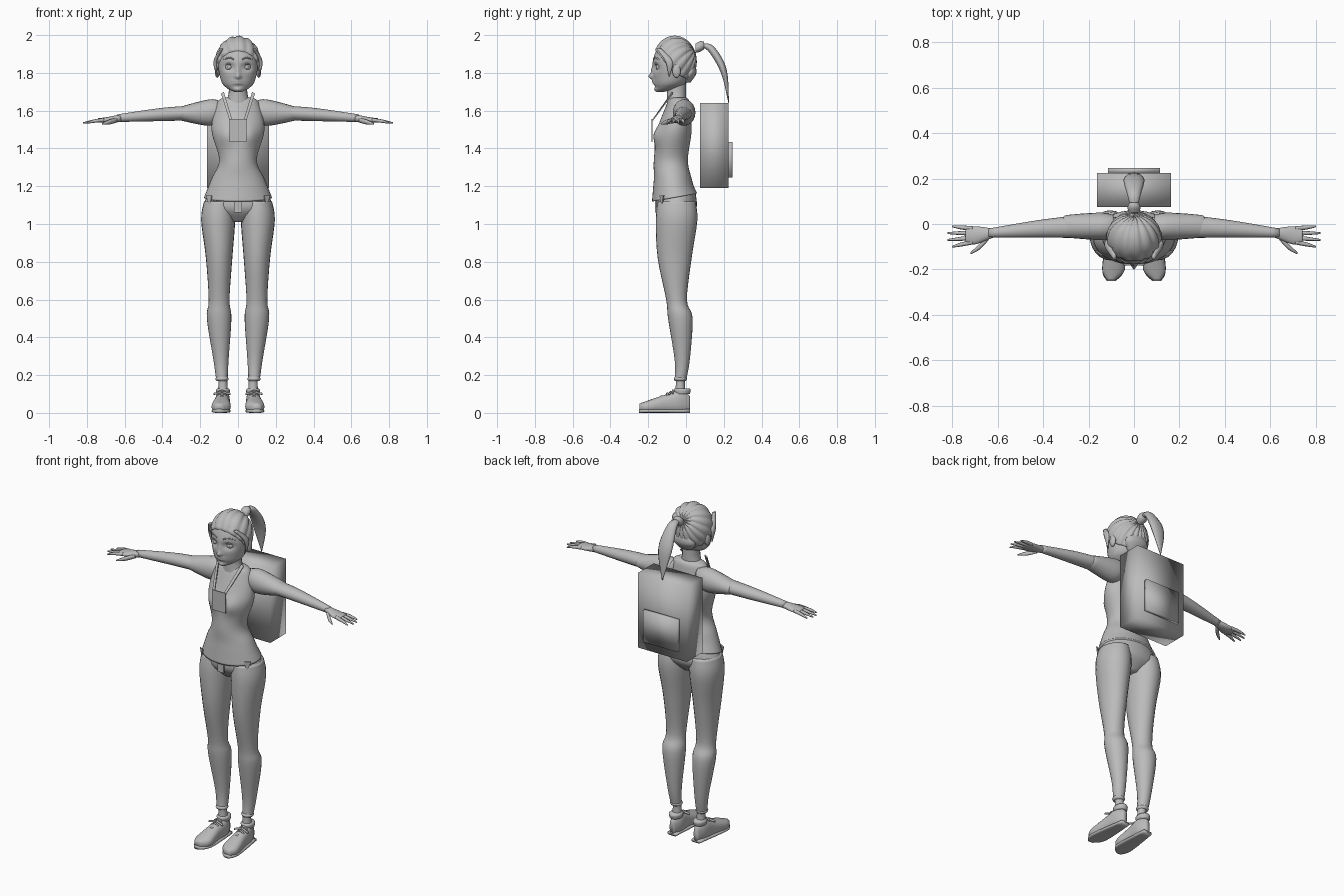
import bpy, bmesh, math
from mathutils import Vector

default_cube = bpy.data.objects.get("Cube")
if default_cube:
    bpy.data.objects.remove(default_cube)

clay = bpy.data.materials.new("clay_grey")
clay.use_nodes = True
shade = (.5, .5, .5, 1)
clay.diffuse_color = shade
clay.node_tree.nodes["Principled BSDF"].inputs["Base Color"].default_value = shade

side_axis, depth_axis, up_axis = Vector((1, 0, 0)), Vector((0, 1, 0)), Vector((0, 0, 1))


def finish(name, bm, mirror=False, smooth=True):
    """Turn a bmesh into a named object, mirrored to the right if asked."""
    bmesh.ops.recalc_face_normals(bm, faces=bm.faces)
    mesh = bpy.data.meshes.new(name)
    bm.to_mesh(mesh)
    bm.free()
    mesh.materials.append(clay)
    for polygon in mesh.polygons:
        polygon.use_smooth = smooth
    part = bpy.data.objects.new(name, mesh)
    bpy.context.collection.objects.link(part)
    if mirror:
        part.modifiers.new("mirror", 'MIRROR')
    return part


def spline(keys, steps):
    """Pass a smooth curve through the key rings."""
    result = []
    last = len(keys) - 1
    for index in range(last):
        start, end = keys[index], keys[index + 1]
        before, after = keys[max(index - 1, 0)], keys[min(index + 2, last)]
        for step in range(steps):
            t = step / steps
            ring = []
            for p, q, r, s in zip(before, start, end, after):
                slope_in, slope_out = (r - p) / 2, (s - q) / 2
                bend = 3 * (r - q) - 2 * slope_in - slope_out
                twist = slope_in + slope_out - 2 * (r - q)
                ring.append(q + t * (slope_in + t * (bend + t * twist)))
            result.append(ring)
    return result + [keys[last]]


def bridge(bm, rings):
    """Join neighbouring closed rings of vertices with quads."""
    for lower, upper in zip(rings, rings[1:]):
        for k in range(len(lower)):
            bm.faces.new((lower[k], lower[k - 1], upper[k - 1], upper[k]))


def loft(name, keys, u=side_axis, v=depth_axis, sides=20, steps=5, power=1, mirror=False):
    """Skin rings of x, y, z, radius along u and, where oval, radius along v."""
    bm = bmesh.new()
    rings = []
    full = [key if len(key) == 5 else (*key, key[-1]) for key in keys]
    for x, y, z, radius_u, radius_v in spline(full, steps):
        ring = []
        for k in range(sides):
            angle = math.tau * k / sides
            c, s = math.cos(angle), math.sin(angle)
            c, s = math.copysign(abs(c) ** power, c), math.copysign(abs(s) ** power, s)
            ring.append(bm.verts.new(Vector((x, y, z)) + u * radius_u * c + v * radius_v * s))
        rings.append(ring)
    bridge(bm, rings)
    bm.faces.new(rings[0])
    bm.faces.new(rings[-1])
    return finish(name, bm, mirror)


def limb(name, keys, **options):
    """Loft that runs sideways, mirrored."""
    return loft(name, keys, depth_axis, up_axis, mirror=True, **options)


def cord(name, points, radius):
    """Thin mirrored tube running sideways through a few points."""
    return limb(name, [(*point, radius) for point in points], sides=8)


def bump(part, centre, width, height, push):
    """Move the surface near a point, and near its mirror image, in depth."""
    for vert in part.data.vertices:
        offset = vert.co - Vector(centre)
        offset.x = abs(vert.co.x) - centre[0]
        distance = (offset.x / width) ** 2 + (offset.z / height) ** 2 + (offset.y / .06) ** 2
        vert.co.y += push * math.exp(-distance)


def ball(name, centre, size, mirror=False):
    bm = bmesh.new()
    bmesh.ops.create_uvsphere(bm, u_segments=20, v_segments=12, radius=1)
    bmesh.ops.scale(bm, vec=size, verts=bm.verts)
    bmesh.ops.translate(bm, vec=centre, verts=bm.verts)
    return finish(name, bm, mirror)


def box(name, centre, size, smooth=False):
    bm = bmesh.new()
    bmesh.ops.create_cube(bm, size=1)
    bmesh.ops.scale(bm, vec=size, verts=bm.verts)
    bmesh.ops.translate(bm, vec=centre, verts=bm.verts)
    return finish(name, bm, smooth=smooth)


def plate(name, points):
    """Thin mirrored sheet."""
    bm = bmesh.new()
    bm.faces.new([bm.verts.new(point) for point in points])
    part = finish(name, bm, mirror=True, smooth=False)
    part.modifiers.new("thickness", 'SOLIDIFY').thickness = .006


# Shirt, with a hem that rises toward the back, and neck
shirt = loft("shirt", [
    (0, -.06, 1.14, .18, .12), (0, -.07, 1.24, .14, .1), (0, -.08, 1.34, .1, .09),
    (0, -.06, 1.5, .14, .09), (0, -.04, 1.64, .11, .06), (0, -.04, 1.67, .07, .04)], sides=40, steps=8)
bump(shirt, (.06, -.14, 1.47), .05, .05, -.025)
for vert in shirt.data.vertices:
    if vert.co.z < 1.2:
        vert.co.z += (vert.co.y + .06) * (1.2 - vert.co.z) * 3
loft("neck", [(0, -.05, 1.63, .07, .05), (0, -.05, 1.69, .05), (0, -.05, 1.76, .05)])

# Arms with short sleeves
limb("arm", [(.08, -.01, 1.6, .04, .05), (.2, -.01, 1.59, .05, .04),
             (.4, -.02, 1.58, .04, .035), (.64, -.04, 1.56, .02)])
limb("sleeve", [(.09, -.01, 1.6, .05), (.15, -.01, 1.59, .06, .07),
                (.29, -.01, 1.585, .05, .04), (.31, -.01, 1.585, .04, .03)])

# Hands, with fingers fanned by their index
limb("palm", [(.62, -.04, 1.56, .02), (.7, -.05, 1.55, .04, .015), (.74, -.05, 1.55, .03, .01)])
for i, label in enumerate(("index", "middle", "ring", "little")):
    root, end = -.08 + .02 * i, -.1 + .03 * i
    tip = .83 - .02 * abs(i - 1.5)
    limb(label + "_finger", [(.71, root, 1.55, .01), (.76, (root + end) / 2, 1.545, .009),
                             (tip, end, 1.535, .004)], sides=8)
limb("thumb", [(.64, -.06, 1.55, .012), (.68, -.1, 1.54, .013), (.72, -.13, 1.53, .004)], sides=8)

# Trousers
loft("hips", [(0, -.05, 1.17, .15, .1), (0, -.05, 1.08, .18, .105), (0, -.05, 1.01, .05)], sides=32)
loft("trouser_leg", [
    (.1, -.05, 1.12, .08, .1), (.105, -.05, 1.02, .09, .11), (.1, -.06, .82, .07, .09),
    (.1, -.05, .6, .055), (.1, -.03, .5, .065), (.09, -.02, .28, .04), (.085, -.03, .17, .03)],
    sides=24, mirror=True)
loft("trouser_cuff", [(.085, -.03, .17, .03), (.085, -.03, .18, .035), (.085, -.03, .19, .03)], mirror=True)
for label, px in (("outer", .15), ("inner", .12)):
    plate(label + "_pocket_point", [(px - .01, -.14, 1.15), (px + .02, -.12, 1.15), (px, -.13, 1.09)])
box("fly_flap", (0, -.16, 1.1), (.04, .01, .08))

# Shoes
loft("ankle", [(.08, -.03, .2, .025), (.08, -.03, .15, .024), (.08, -.03, .08, .03)], mirror=True)
loft("shoe", [
    (.1, -.245, .03, .02), (.09, -.2, .033, .05, .033), (.085, -.1, .05, .04, .05),
    (.08, -.03, .06, .036, .06), (.08, .02, .05, .015, .04)],
    side_axis, up_axis, sides=24, power=.85, mirror=True)
loft("sole", [(.1, -.25, .01, .02, .01), (.09, -.19, .01, .05, .01), (.08, .02, .01, .03, .01)],
     side_axis, up_axis, power=.6, mirror=True)
loft("shoe_collar", [(.08, -.02, .1, .034, .04), (.08, -.02, .12, .037, .045), (.08, -.02, .13, .03, .04)],
     mirror=True)
for i in range(3):
    y, z = -.13 + .03 * i, .085 + .015 * i
    cord("lace", [(.06, y, z - .01), (.085, y, z + .004), (.11, y, z - .01)], .005)
for loop_end in (.13, .04):
    cord("lace_bow", [(.085, -.08, .11), (loop_end, -.09, .1)], .006)

# Head with sculpted face
head = loft("head", [
    (0, -.13, 1.7, .02), (0, -.1, 1.72, .06), (0, -.08, 1.76, .09),
    (0, -.07, 1.86, .106), (0, -.06, 1.95, .08), (0, -.06, 1.98, .03)], sides=72, steps=12)
bump(head, (.045, -.16, 1.83), .03, .02, .018)    # eye sockets
bump(head, (0, -.17, 1.78), .014, .014, -.026)    # nose tip
bump(head, (0, -.17, 1.81), .01, .025, -.01)      # nose bridge
bump(head, (0, -.16, 1.75), .025, .012, -.013)    # lips
bump(head, (0, -.16, 1.75), .03, .003, .006)      # mouth line
bump(head, (0, -.15, 1.71), .025, .013, -.012)    # chin
ball("eye", (.045, -.137, 1.83), (.023, .021, .02), mirror=True)
ball("iris", (.045, -.154, 1.83), (.01, .006, .011), mirror=True)
cord("upper_eyelid", [(.02, -.15, 1.83), (.045, -.16, 1.85), (.07, -.14, 1.84)], .004)
cord("eyebrow", [(.02, -.17, 1.87), (.045, -.165, 1.88), (.08, -.135, 1.87)], .004)
ball("ear", (.11, -.05, 1.81), (.013, .022, .036), mirror=True)

# Hair swept back in ridged locks that meet at the tie
centre, size = Vector((0, -.06, 1.86)), Vector((.12, .116, .136))
pole = Vector((0, .84, .54)).normalized()
crown = side_axis.cross(pole)
bm = bmesh.new()
rings, sides, rows = [], 96, 24
for j in range(rows + 1):
    ring = []
    t = min(j + .3, rows) / rows
    for k in range(sides):
        around = math.tau * k / sides
        toward_front = math.cos(around)
        reach = math.radians(112 + (8 if toward_front > 0 else 26) * toward_front) * t
        swirl = around + math.sin(around) * t / 4
        outward = crown * math.cos(swirl) + side_axis * math.sin(swirl)
        ray = pole * math.cos(reach) + outward * math.sin(reach)
        length = 1 / Vector([r / s for r, s in zip(ray, size)]).length
        lock = .93 + .08 * math.sqrt(abs(math.sin(8 * around + math.sin(3 * t))))
        tuck = .88 if j == rows else 1
        ring.append(bm.verts.new(centre + ray * length * lock * tuck))
    rings.append(ring)
bridge(bm, rings)
bm.faces.new(rings[0])
finish("hair", bm)
loft("side_lock", [(.085, -.145, 1.93, .008, .014), (.12, -.09, 1.86, .01, .02), (.11, -.09, 1.78, .002)],
     sides=10, mirror=True)
loft("nape_roll", [(0, 0, 1.75, .04, .025), (0, .02, 1.8, .075, .035), (0, .02, 1.86, .04, .025)])

# Ponytail and its tie
loft("hair_tie", [(0, .05, 1.93, .024), (0, .075, 1.94, .028), (0, .095, 1.945, .02)], side_axis, up_axis)
loft("ponytail", [(0, .07, 1.945, .014), (0, .13, 1.93, .03, .02), (0, .2, 1.81, .045, .02),
                  (0, .226, 1.64, .002)], side_axis, Vector((0, .75, .66)), sides=10)

# Backpack
box("backpack", (0, .15, 1.415), (.326, .15, .45), smooth=True)
box("backpack_pocket", (0, .235, 1.34), (.23, .024, .19), smooth=True)

# Neck pouch and its cord
box("neck_pouch", (0, -.18, 1.495), (.09, .006, .12))
plate("pouch_cord", [(.03, -.18, 1.55), (.045, -.18, 1.55), (.09, -.075, 1.69), (.075, -.075, 1.7)])
